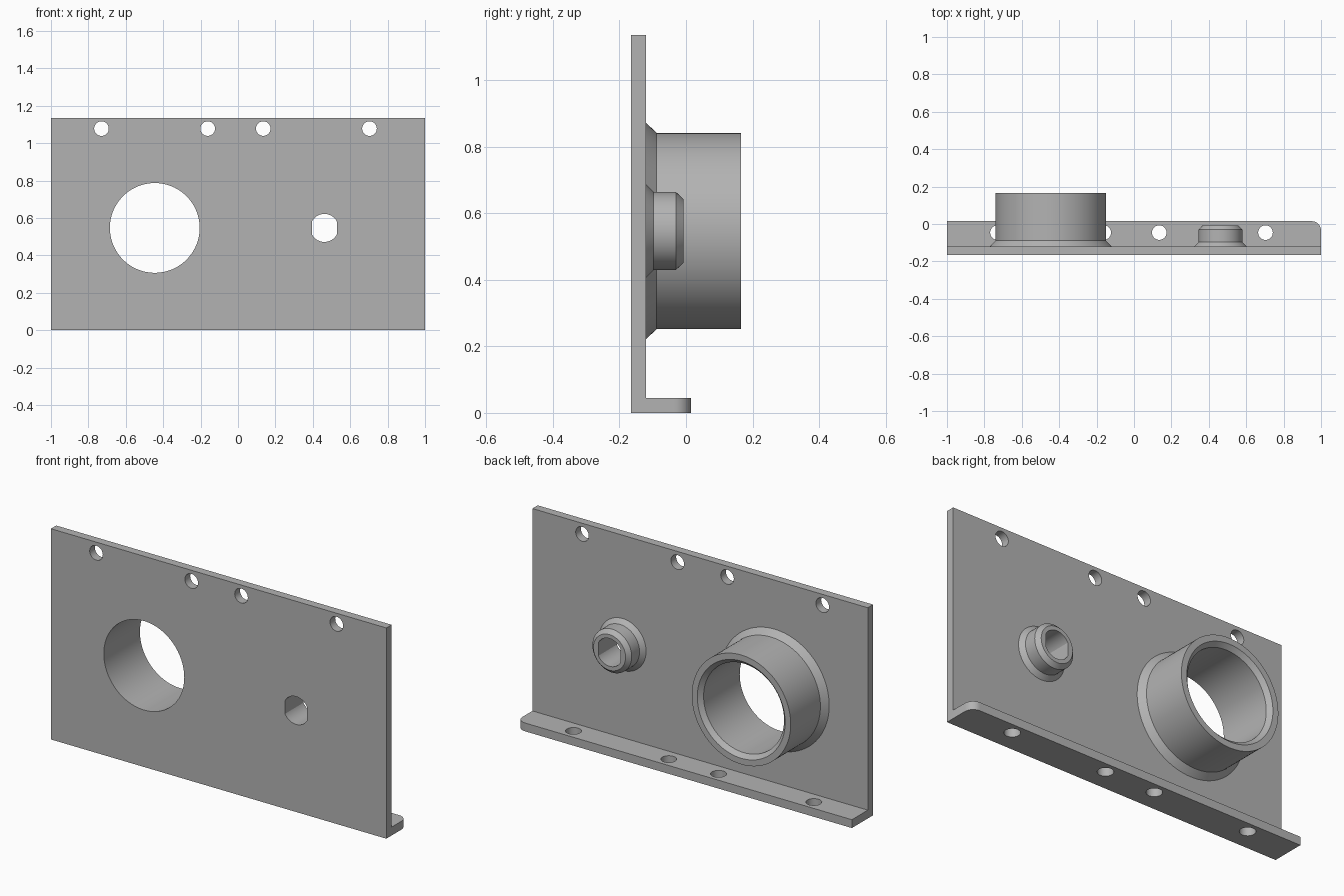
import bpy, bmesh, math
from mathutils import Matrix

cube = bpy.data.objects.get("Cube")
if cube:
    bpy.data.objects.remove(cube, do_unlink=True)

grey = bpy.data.materials.new("plain grey")
grey.use_nodes = True
colour = (0.45, 0.45, 0.45, 1)
grey.diffuse_color = colour
grey.node_tree.nodes["Principled BSDF"].inputs["Base Color"].default_value = colour

FRONT, BACK, EDGE = -0.165, -0.12, 0.015   # plate faces and flange edge in y
THICK, HEIGHT = 0.045, 1.136
AXIS_Z = 0.547
HOLES_X = (-0.73, -0.162, 0.135, 0.703)
TO_Y = Matrix.Rotation(math.radians(-90), 4, 'X')   # local z becomes y


def finish(bm, name):
    bmesh.ops.recalc_face_normals(bm, faces=bm.faces)
    mesh = bpy.data.meshes.new(name)
    bm.to_mesh(mesh)
    bm.free()
    mesh.materials.append(grey)
    obj = bpy.data.objects.new(name, mesh)
    bpy.context.collection.objects.link(obj)
    return obj


def lathe(name, profile, x, z, steps=96):
    """Solid of revolution about a y-parallel axis; profile is (radius, y)."""
    bm = bmesh.new()
    rings = []
    for r, y in profile:
        rings.append([bm.verts.new((x + r * math.cos(a), y, z + r * math.sin(a)))
                      for a in (2 * math.pi * i / steps for i in range(steps))])
    for low, high in zip(rings, rings[1:]):
        for i in range(steps):
            j = (i + 1) % steps
            bm.faces.new((low[i], low[j], high[j], high[i]))
    bm.faces.new(rings[0])
    bm.faces.new(rings[-1])
    return finish(bm, name)


def drill(name, radius, x, y, z, length, along_y=True):
    bm = bmesh.new()
    turn = TO_Y if along_y else Matrix()
    bmesh.ops.create_cone(bm, cap_ends=True, segments=48, radius1=radius, radius2=radius,
                          depth=length, matrix=Matrix.Translation((x, y, z)) @ turn)
    return finish(bm, name)


def combine(target, tool, operation):
    mod = target.modifiers.new(operation.lower(), 'BOOLEAN')
    mod.operation, mod.object, mod.solver = operation, tool, 'EXACT'
    bpy.context.view_layer.objects.active = target
    bpy.ops.object.modifier_apply(modifier=mod.name)
    bpy.data.objects.remove(tool, do_unlink=True)


# L-shaped bracket: profile in y and z, extruded along x
bm = bmesh.new()
outline = [(FRONT, 0), (EDGE, 0), (EDGE, THICK), (BACK, THICK), (BACK, HEIGHT), (FRONT, HEIGHT)]
face = bm.faces.new([bm.verts.new((-1, y, z)) for y, z in outline])
side = bmesh.ops.extrude_face_region(bm, geom=[face])["geom"]
bmesh.ops.translate(bm, vec=(2, 0, 0), verts=[v for v in side if isinstance(v, bmesh.types.BMVert)])
# One rounded flange corner
corner = [e for e in bm.edges if all(v.co.x > 0.9 and v.co.y > 0 for v in e.verts)]
bmesh.ops.bevel(bm, geom=corner, offset=0.05, segments=10, profile=0.5, affect='EDGES')
bracket = finish(bm, "mounting_bracket")

# Bosses with flared roots
SUNK = BACK - 0.02
combine(bracket, lathe("large_boss", [(0.325, SUNK), (0.325, BACK), (0.295, -0.088), (0.295, 0.165)],
                       -0.445, AXIS_Z), 'UNION')
combine(bracket, lathe("small_boss", [(0.14, SUNK), (0.14, BACK), (0.117, -0.097), (0.117, -0.03),
                                      (0.096, -0.008)], 0.462, AXIS_Z), 'UNION')

# Large bore with a chamfered mouth
combine(bracket, lathe("large_bore", [(0.24, -0.3), (0.24, 0.143), (0.262, 0.165), (0.262, 0.3)],
                       -0.445, AXIS_Z), 'DIFFERENCE')

# Small bore with two flat sides
bore = drill("small_bore", 0.075, 0.462, 0, AXIS_Z, 1)
bm = bmesh.new()
bmesh.ops.create_cube(bm, size=1, matrix=Matrix.Translation((0.462, 0, AXIS_Z))
                      @ Matrix.Diagonal((0.132, 0.8, 0.5, 1)))
combine(bore, finish(bm, "bore_flats"), 'INTERSECT')
combine(bracket, bore, 'DIFFERENCE')

# Screw holes along the top edge and the flange
for x in HOLES_X:
    combine(bracket, drill("plate_hole", 0.039, x, FRONT, 1.078, 0.3), 'DIFFERENCE')
    combine(bracket, drill("flange_hole", 0.039, x, -0.046, 0, 0.2, False), 'DIFFERENCE')

bpy.ops.object.select_all(action='DESELECT')
bracket.select_set(True)
bpy.context.view_layer.objects.active = bracket
bpy.ops.object.shade_smooth_by_angle(angle=math.radians(25))
